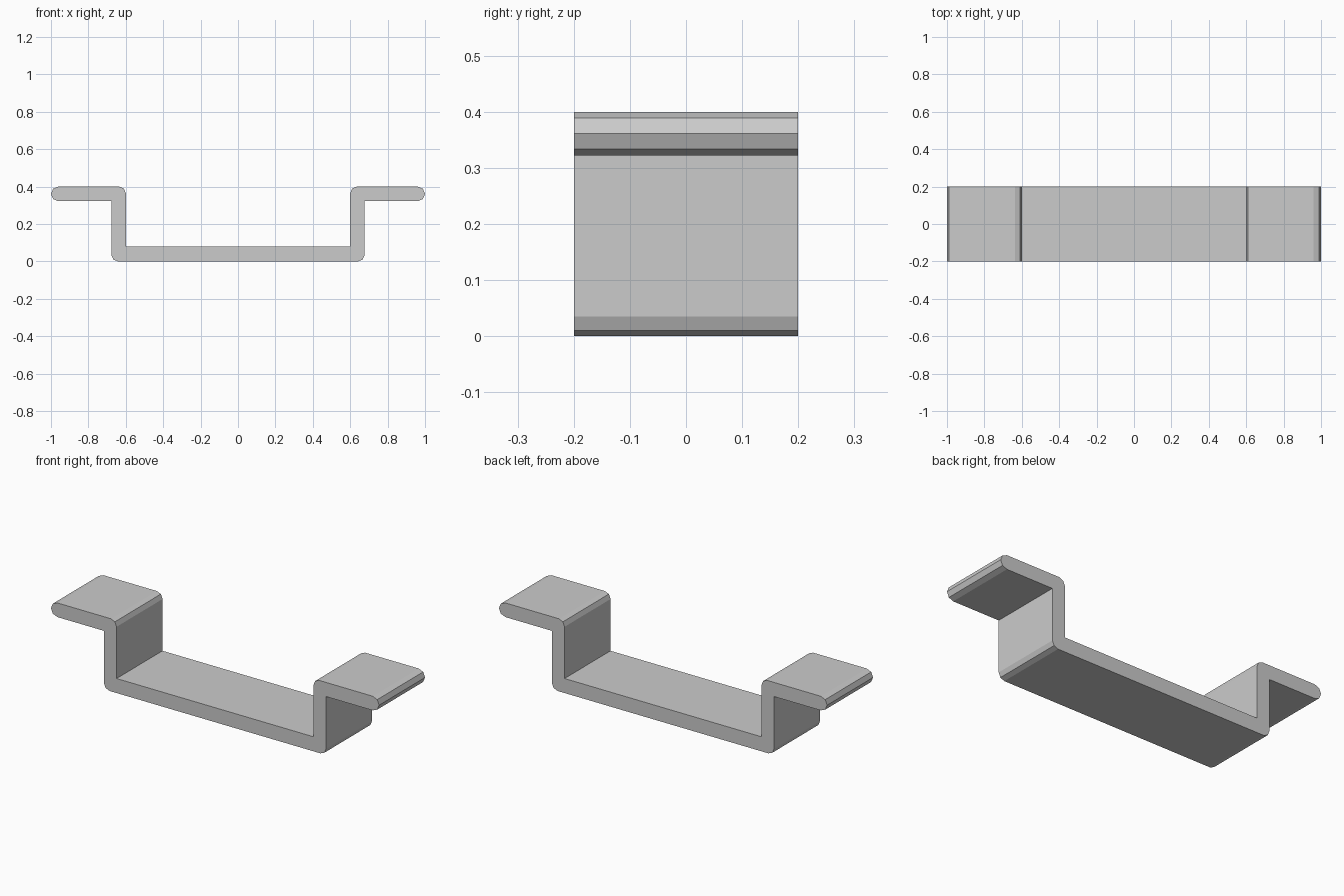
import bpy, bmesh
from math import pi, sin, cos
from mathutils import Vector

cube = bpy.data.objects.get("Cube")
if cube:
    bpy.data.objects.remove(cube, do_unlink=True)

steel = bpy.data.materials.new("light grey metal")
grey = (0.6, 0.6, 0.6, 1)
steel.use_nodes = True
steel.diffuse_color = grey
steel.node_tree.nodes["Principled BSDF"].inputs["Base Color"].default_value = grey

DEPTH, STEPS = 0.4, 2


def rounded(points, closing):
    """Replace each right-angle corner that has a radius by a short faceted arc."""
    out = []
    loop = [Vector(p[:2]) for p in points]
    for i, (x, z, r) in enumerate(points):
        corner = loop[i]
        if r == 0:
            out.append(corner)
            continue
        back = (loop[i - 1] - corner).normalized()
        ahead = (loop[(i + 1) % len(loop)] - corner).normalized()
        centre = corner + (back + ahead) * r
        for s in range(STEPS + 1):
            a = s / STEPS * pi / 2
            p = centre - ahead * r * cos(a) - back * r * sin(a)
            if not out or (p - out[-1]).length > closing:
                out.append(p)
    return out


# Right-hand half of the bent strip: x, z, corner radius
half = [(0.677, 0, 0.035), (0.677, 0.322, 0), (1, 0.322, 0.039),
        (1, 0.4, 0.039), (0.6, 0.4, 0.035), (0.6, 0.08, 0)]
profile = half + [(-x, z, r) for x, z, r in reversed(half)]

# Extrude the outline across the width
bm = bmesh.new()
outline = rounded(profile, 0.001)
face = bm.faces.new([bm.verts.new((p.x, -DEPTH / 2, p.y)) for p in outline])
extruded = bmesh.ops.extrude_face_region(bm, geom=[face], use_keep_orig=True)
moved = [g for g in extruded["geom"] if isinstance(g, bmesh.types.BMVert)]
bmesh.ops.translate(bm, vec=(0, DEPTH, 0), verts=moved)
bmesh.ops.recalc_face_normals(bm, faces=bm.faces)

mesh = bpy.data.meshes.new("bent_bracket")
bm.to_mesh(mesh)
bm.free()
mesh.materials.append(steel)
bpy.context.collection.objects.link(bpy.data.objects.new("bent_bracket", mesh))
